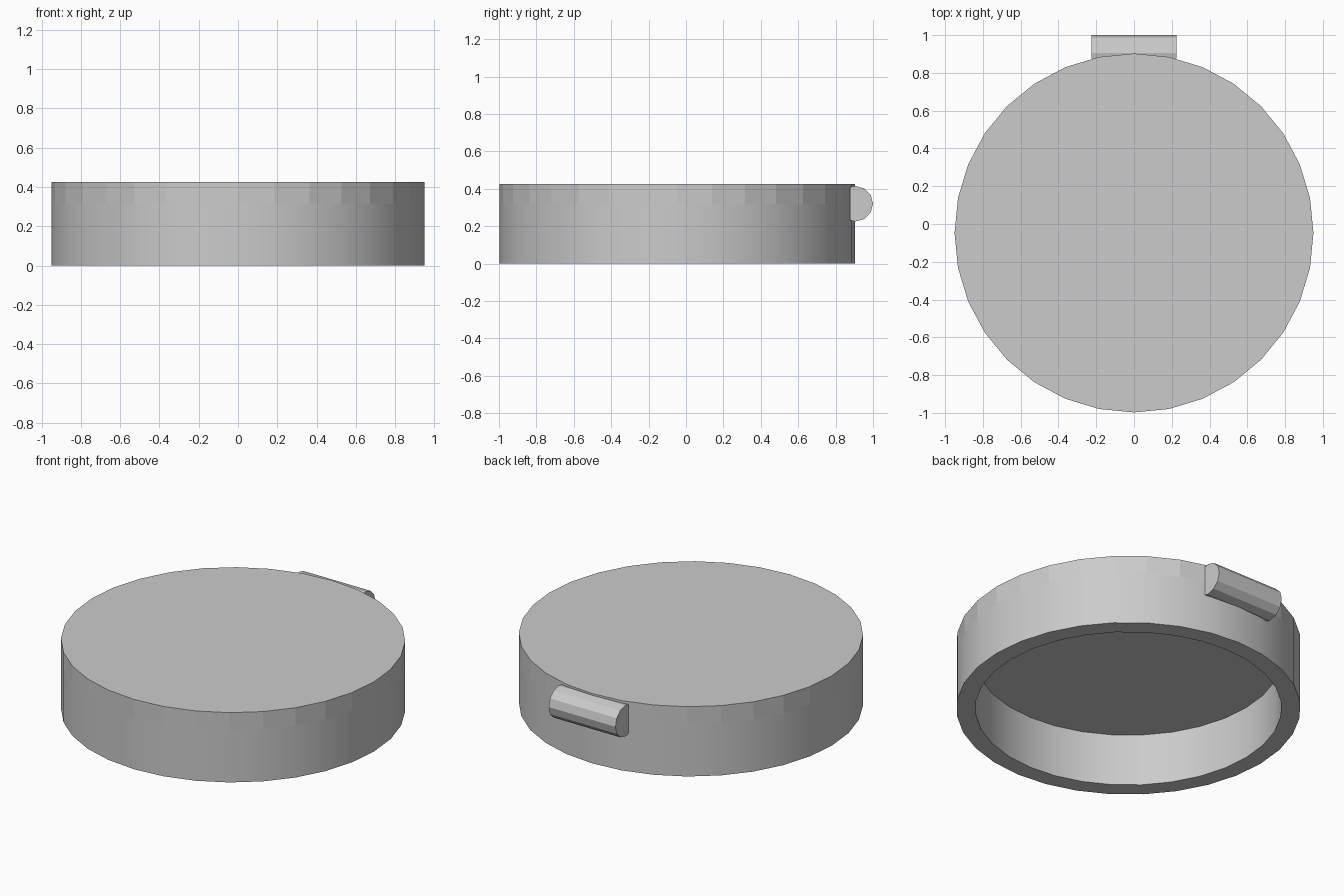
import bpy, bmesh, math

if "Cube" in bpy.data.objects:
    bpy.data.objects.remove(bpy.data.objects["Cube"])

N = 32
CY = -0.0475          # centre of the round lid
R_OUT, R_IN = 0.95, 0.845
Z_STEP, Z_TOP = 0.317, 0.425


def finish(name, bm):
    bmesh.ops.recalc_face_normals(bm, faces=bm.faces)
    mesh = bpy.data.meshes.new(name)
    bm.to_mesh(mesh)
    bm.free()
    obj = bpy.data.objects.new(name, mesh)
    bpy.context.collection.objects.link(obj)
    return obj


def circle(bm, r, z):
    return [bm.verts.new((r * math.sin(2 * math.pi * i / N),
                          CY + r * math.cos(2 * math.pi * i / N), z)) for i in range(N)]


def bridge(bm, a, b, smooth):
    for i in range(len(a)):
        j = (i + 1) % len(a)
        bm.faces.new((a[i], a[j], b[j], b[i])).smooth = smooth


# Lid: smooth skirt, flat-faceted cap band, hollow underside
bm = bmesh.new()
top = circle(bm, R_OUT, Z_TOP)
step = circle(bm, R_OUT, Z_STEP)
rim_out = circle(bm, R_OUT, 0)
rim_in = circle(bm, R_IN, 0)
ceiling = circle(bm, R_IN, Z_STEP)
bm.faces.new(top)
bridge(bm, top, step, False)
bridge(bm, step, rim_out, True)
bridge(bm, rim_out, rim_in, False)
bridge(bm, rim_in, ceiling, True)
bm.faces.new(ceiling)
for ring in (top, step, rim_out, rim_in, ceiling):
    for i in range(N):
        bm.edges.get((ring[i], ring[(i + 1) % N])).smooth = False
finish("lid", bm)

# Hinge barrel: low-poly half-round bar with a flat back
HY, HZ, HR, FLAT = 0.905, 0.32, 0.095, 0.876
profile = [(HY + HR * math.cos(math.radians(a)), HZ + HR * math.sin(math.radians(a)))
           for a in range(-90, 91, 30)]
profile = [(FLAT, HZ - 0.089)] + profile + [(FLAT, HZ + 0.089)]
bm = bmesh.new()
ends = [[bm.verts.new((x, y, z)) for y, z in profile] for x in (-0.225, 0.225)]
bridge(bm, ends[0], ends[1], False)
for end in ends:
    bm.faces.new(end)
finish("hinge_barrel", bm)
